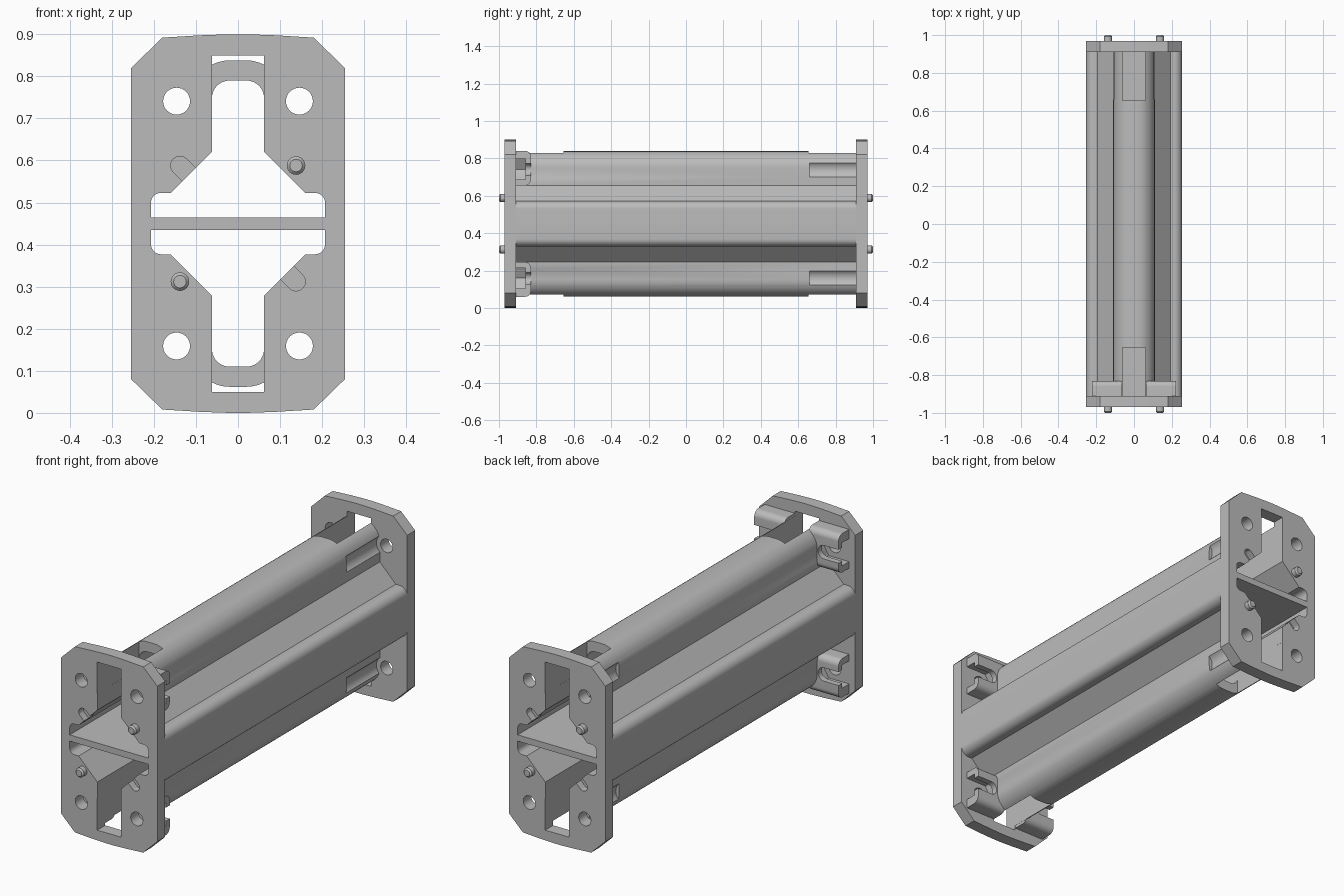
import bpy
import bmesh
from math import cos, sin, pi, radians

if "Cube" in bpy.data.objects:
    bpy.data.objects.remove(bpy.data.objects["Cube"])

MID = 0.45            # height of the mirror plane
END, INNER = 0.97, 0.91   # outer and inner face of the end plates
BOLT = (0.146, 0.741)
PIN = (0.138, 0.588)

grey = bpy.data.materials.new("plain_grey")
grey.use_nodes = True
grey.diffuse_color = (0.5, 0.5, 0.5, 1)
grey.node_tree.nodes["Principled BSDF"].inputs["Base Color"].default_value = grey.diffuse_color


def arc(cx, cz, r, a0=0, a1=90, n=10):
    return [(cx + r * cos(radians(a0 + (a1 - a0) * i / n)),
             cz + r * sin(radians(a0 + (a1 - a0) * i / n))) for i in range(n + 1)]


def flip(pts, sx=1, sz=1):
    return [(x * sx, MID + (z - MID) * sz) for x, z in pts]


def mirror_x(half):
    return half + flip(half, sx=-1)[::-1]


def prism(name, pts, a, b, axis="y"):
    """Extrude a closed profile from a to b along y (x,z profile) or x (y,z profile)."""
    bm = bmesh.new()

    def place(p, t):
        return (p[0], t, p[1]) if axis == "y" else (t, p[0], p[1])
    face = bm.faces.new([bm.verts.new(place(p, a)) for p in pts])
    ext = bmesh.ops.extrude_face_region(bm, geom=[face])
    moved = [v for v in ext["geom"] if isinstance(v, bmesh.types.BMVert)]
    bmesh.ops.translate(bm, verts=moved, vec=(0, b - a, 0) if axis == "y" else (b - a, 0, 0))
    bmesh.ops.remove_doubles(bm, verts=bm.verts, dist=1e-5)
    bmesh.ops.recalc_face_normals(bm, faces=bm.faces)
    mesh = bpy.data.meshes.new(name)
    bm.to_mesh(mesh)
    bm.free()
    mesh.materials.append(grey)
    ob = bpy.data.objects.new(name, mesh)
    bpy.context.collection.objects.link(ob)
    return ob


def apply_all(ob):
    bpy.context.view_layer.objects.active = ob
    for m in list(ob.modifiers):
        bpy.ops.object.modifier_apply(modifier=m.name)


def cut(ob, cutters):
    for c in cutters:
        m = ob.modifiers.new("cut", "BOOLEAN")
        m.operation, m.solver, m.object = "DIFFERENCE", "EXACT", c
    apply_all(ob)


# Profiles: upper half or quarter, mirrored where used
quarter = (arc(0.214, 0.531, 0.04) + [(0.194, 0.571), (0.11, 0.655)]
           + arc(0.02, 0.748, 0.09))
upper = mirror_x(quarter)
body_profile = upper + flip(upper, sz=-1)[::-1]
cavity = mirror_x([(0.207, 0.465)] + arc(0.183, 0.499, 0.024)
                  + [(0.16, 0.523), (0.062, 0.621)] + arc(0.02, 0.748, 0.042))
plate_top = mirror_x([(0.254, 0.82), (0.18, 0.892), (0.09, 0.8975), (0.02, 0.9)])
plate_profile = plate_top + flip(plate_top, sz=-1)[::-1]
notch = [(-0.0622, 0.7), (0.0622, 0.7), (0.0622, 0.85), (-0.0622, 0.85)]
nut = arc(*BOLT, 0.0635, 120, 240, 2) + [(0.3, BOLT[1] - 0.055), (0.3, BOLT[1] + 0.055)]
bolt_slot = arc(*BOLT, 0.032, 90, 270, 16) + [(0.3, BOLT[1] - 0.032), (0.3, BOLT[1] + 0.032)]
socket = arc(*PIN, 0.022, -45, 135, 14) + arc(PIN[0] - 0.05, PIN[1] - 0.05, 0.022, 135, 315, 4)
holder_profile = ([(-INNER, 0.84), (-INNER, 0.655)] + arc(-0.86, 0.685, 0.03, -90, 0)
                  + arc(-0.86, 0.81, 0.03))

body = prism("body", body_profile, -INNER, INNER)
plates = {-1: prism("front_plate", plate_profile, -END, -INNER),
          1: prism("back_plate", plate_profile, INNER, END)}
body_cuts, shared = [], []
plate_cuts = {-1: [], 1: []}

# Long cavities above and below the divider, with open slots at both ends
for sz in (1, -1):
    shared.append(prism("cavity_cutter", flip(cavity, sz=sz), -1.1, 1.1))
    for end in (-1, 1):
        shared.append(prism("slot_cutter", flip(notch, sz=sz), end * 0.655, end * 1.1))

# Nut holders at the front, screw head grooves at the back, bolt holes in both plates
for sx in (1, -1):
    for sz in (1, -1):
        side = "left" if sx > 0 else "right"
        level = "upper" if sz > 0 else "lower"
        shape = [(y, MID + (z - MID) * sz) for y, z in holder_profile]
        holder = prism(f"nut_holder_{level}_{side}", shape, sx * 0.064, sx * 0.222, "x")
        pocket = prism("nut_cutter", flip(nut, sx, sz), -INNER - 0.0005, -0.858)
        slot = prism("bolt_slot_cutter", flip(bolt_slot, sx, sz), -0.87, -0.8)
        cut(holder, [pocket, slot])
        bpy.data.objects.remove(slot)
        groove = prism("groove_cutter", flip(arc(*BOLT, 0.054, 0, 348.75, 31), sx, sz), 0.66, 1)
        body_cuts += [pocket, groove]
        hole = flip(arc(*BOLT, 0.032, 0, 348.75, 31), sx, sz)
        for end in (-1, 1):
            plate_cuts[end].append(prism("hole_cutter", hole, end * 0.9, end * 1.1))

# Locating pins and their matching sockets, turned half way round at the back
for end in (-1, 1):
    for s in (1, -1):
        name = ("front" if end < 0 else "back") + "_pin_" + ("upper" if s > 0 else "lower")
        pin = prism(name, flip(arc(*PIN, 0.022, 0, 345, 23), -end * s, s), end * 0.95, end)
        bev = pin.modifiers.new("bevel", "BEVEL")
        bev.width, bev.segments, bev.limit_method, bev.angle_limit = 0.007, 1, "ANGLE", pi / 3
        apply_all(pin)
        plate_cuts[end].append(prism("socket_cutter", flip(socket, end * s, s),
                                     end * 0.935, end * 1.1))

cut(body, shared + body_cuts)
for end, plate in plates.items():
    cut(plate, shared + plate_cuts[end])
for c in shared + body_cuts + plate_cuts[-1] + plate_cuts[1]:
    bpy.data.objects.remove(c)

# Smooth the rounded walls, keep the edges crisp
bpy.ops.object.select_all(action="DESELECT")
for ob in bpy.context.collection.objects:
    if ob.type == "MESH":
        ob.select_set(True)
        bpy.context.view_layer.objects.active = ob
bpy.ops.object.shade_smooth_by_angle(angle=radians(30))
